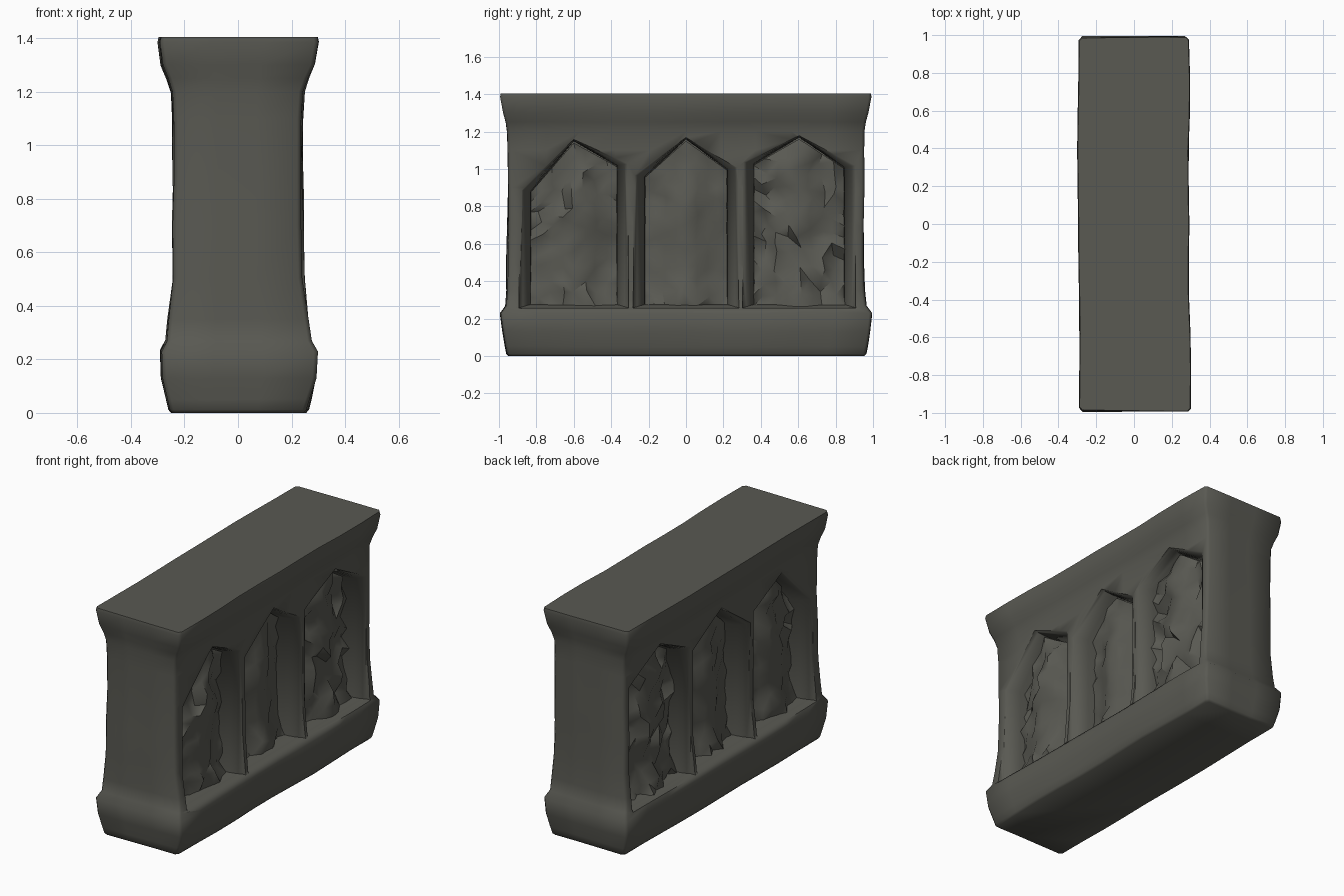
import bpy, bmesh, math, random
from mathutils import Vector, noise

random.seed(4)
cube = bpy.data.objects.get("Cube")
if cube:
    bpy.data.objects.remove(cube, do_unlink=True)

stone = bpy.data.materials.new("dark grey stone")
stone.use_nodes = True
COLOR = (0.1, 0.1, 0.085, 1)
stone.diffuse_color = COLOR
stone.node_tree.nodes["Principled BSDF"].inputs["Base Color"].default_value = COLOR

# Niches: centre along the length, half width, shoulder heights (front, back), peak height
NICHES = [(-0.60, 0.235, 0.88, 1.02, 1.15), (0, 0.225, 0.96, 1.0, 1.16), (0.605, 0.245, 1.03, 1.01, 1.17)]
FLOOR = 0.275


def finish(name, bm):
    bmesh.ops.recalc_face_normals(bm, faces=bm.faces)
    mesh = bpy.data.meshes.new(name)
    bm.to_mesh(mesh)
    bm.free()
    mesh.materials.append(stone)
    obj = bpy.data.objects.new(name, mesh)
    bpy.context.collection.objects.link(obj)
    return obj


def smooth(obj, degrees):
    bpy.ops.object.select_all(action='DESELECT')
    obj.select_set(True)
    bpy.context.view_layer.objects.active = obj
    bpy.ops.object.shade_smooth_by_angle(angle=math.radians(degrees))


def loft(rings):
    bm = bmesh.new()
    rows = [[bm.verts.new(p) for p in ring] for ring in rings]
    n = len(rows[0])
    for a, b in zip(rows, rows[1:]):
        for i in range(n):
            bm.faces.new((a[i], a[(i + 1) % n], b[(i + 1) % n], b[i]))
    bm.faces.new(rows[0])
    bm.faces.new(rows[-1])
    return bm


def outline(z, hx, hy, chamfer=0.015, along=10, across=3):
    """Rectangular ring with chamfered corners and subdivided sides."""
    corners = [(hx, -hy), (hx, hy), (-hx, hy), (-hx, -hy)]
    ring = []
    for i in range(4):
        a, b = Vector(corners[i]), Vector(corners[(i + 1) % 4])
        d = (b - a).normalized() * chamfer
        steps = along if i % 2 == 0 else across
        for k in range(steps + 1):
            p = (a + d).lerp(b - d, k / steps)
            wob = noise.noise_vector(Vector((p.x * 2, p.y * 2, z * 2.5))) * 0.014
            ring.append((p.x + wob.x, p.y + wob.y * 0.6, z + (wob.z * 0.5 if 0.02 < z < 1.4 else 0)))
    return ring


# Weathered block: base, waisted wall and flared top ledge
PROFILE = [(0, 0.248, 0.95), (0.012, 0.258, 0.962), (0.05, 0.268, 0.97), (0.13, 0.288, 0.983),
           (0.23, 0.291, 0.995), (0.27, 0.27, 0.965), (0.35, 0.262, 0.957), (0.5, 0.245, 0.955),
           (0.7, 0.241, 0.953), (0.9, 0.24, 0.953), (1.1, 0.243, 0.953), (1.2, 0.246, 0.955),
           (1.25, 0.262, 0.962), (1.3, 0.283, 0.975), (1.385, 0.295, 0.99), (1.405, 0.291, 0.987)]
body = finish("stone_block", loft([outline(*row) for row in PROFILE]))


def arch(x, niche, flare):
    c, w, front, back, peak = niche
    w += flare
    sill = FLOOR - flare * 0.3
    rise = flare * 0.15
    return [(x, c - w, sill), (x, c + w, sill), (x, c + w, back + rise),
            (x, c, peak + rise), (x, c - w, front + rise)]


# Pointed niches with rounded mouths, cut from both long sides, leaving round pillars
for side in (1, -1):
    for niche in NICHES:
        sections = [(0.075, -0.01), (0.16, -0.003), (0.19, 0.006), (0.215, 0.02),
                    (0.232, 0.037), (0.243, 0.056), (0.31, 0.06)]
        cutter = finish("niche_cutter", loft([arch(side * x, niche, f) for x, f in sections]))
        cutter.hide_render = True
        mod = body.modifiers.new("niche", 'BOOLEAN')
        mod.operation = 'DIFFERENCE'
        mod.solver = 'EXACT'
        mod.object = cutter
        bpy.context.view_layer.objects.active = body
        bpy.ops.object.modifier_apply(modifier=mod.name)
        bpy.data.objects.remove(cutter, do_unlink=True)
smooth(body, 62)


# Worn relief in each niche: a swelling figure with broken, chipped stone
def relief(side, index, niche, rough, ground):
    c, w, front, back, peak = niche
    bm = bmesh.new()
    cols, rows = 8, 12
    grid = []
    for j in range(rows + 1):
        v = j / rows
        line = []
        for i in range(cols + 1):
            u = 2 * i / cols - 1
            top = peak + ((front if u < 0 else back) - peak) * abs(u)
            z = FLOOR - 0.01 + v * (top - FLOOR)
            y = c + u * w
            # Body below, head above, hollow ground around them
            torso = math.exp(-(u / 0.6) ** 2) * 0.065 * (1 if v < 0.7 else 0.5)
            head = 0.03 * math.exp(-((v - 0.8) / 0.07) ** 2 - (u / 0.35) ** 2)
            rubble = 0.03 * max(0, 1 - v / 0.2)
            chip = rough if (v > 0.55 or index == 2) else rough * 0.5
            if v < 0.15:
                chip = 0.03
            x = ground + torso + head + rubble + random.uniform(-chip, chip)
            if 0 < i < cols and 0 < j < rows:
                y += random.uniform(-0.5, 0.5) * chip
                z += random.uniform(-0.6, 0.6) * chip
            line.append(bm.verts.new((side * max(x, 0.085), y, z)))
        grid.append(line)
    for a, b in zip(grid, grid[1:]):
        for i in range(cols):
            bm.faces.new((a[i], a[i + 1], b[i + 1], b[i]))
    bmesh.ops.triangulate(bm, faces=bm.faces)
    panel = finish(f"relief_{'left' if side > 0 else 'right'}_{index + 1}", bm)
    # Face the panel outwards
    if sum(p.normal.x for p in panel.data.polygons) * side < 0:
        panel.data.flip_normals()
    smooth(panel, 48)


for side in (1, -1):
    for index, niche in enumerate(NICHES):
        relief(side, index, niche, (0.03, 0.016, 0.034)[index], (0.13, 0.11, 0.135)[index])
